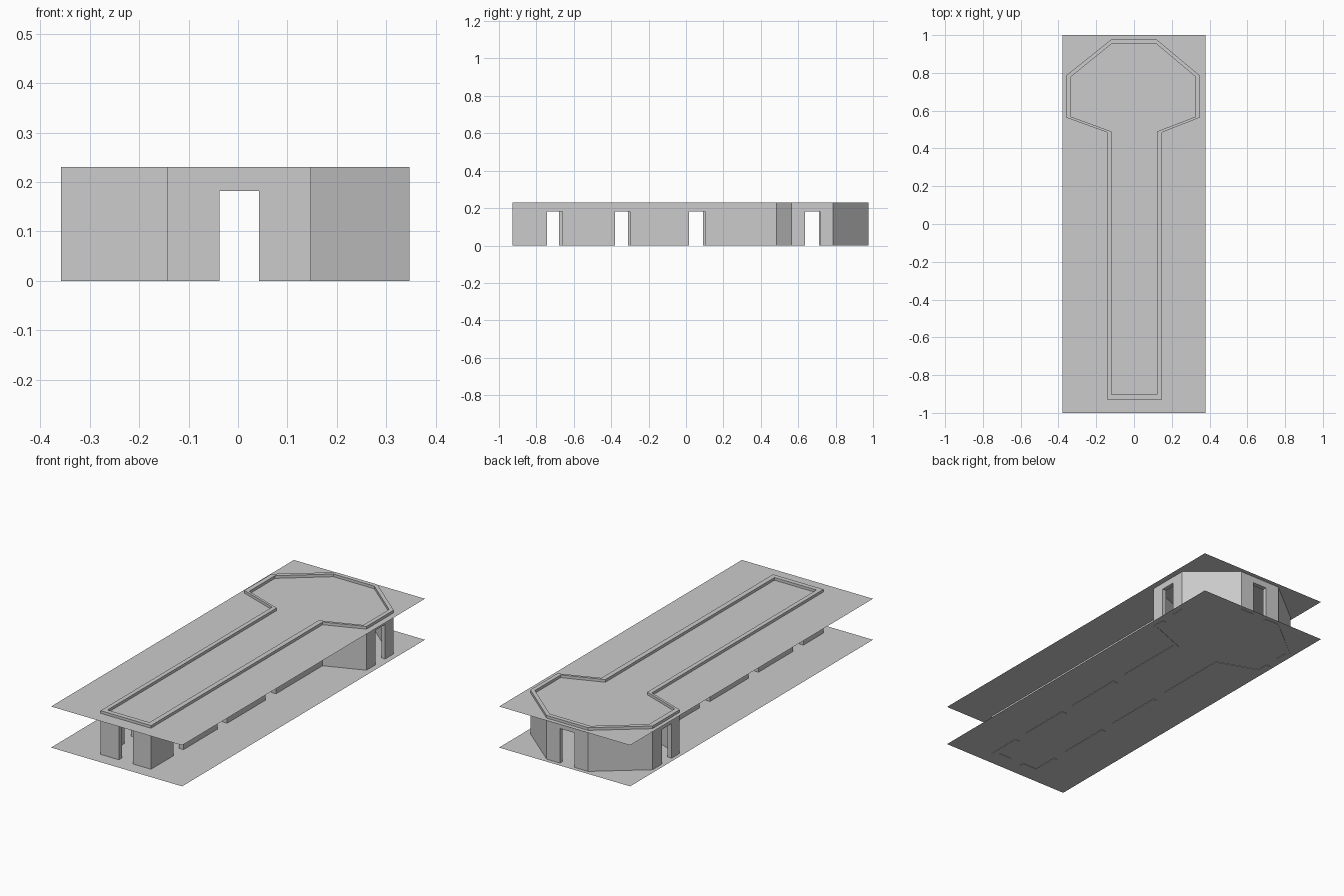
import bpy, bmesh
from mathutils import Matrix, Vector

if "Cube" in bpy.data.objects:
    bpy.data.objects.remove(bpy.data.objects["Cube"])

WALL_H, DOOR_H = 0.23, 0.182

# matching outer and inner outlines of the wall, counter-clockwise
OUTER = [(-.143, -.928), (.148, -.928), (.148, .485), (.347, .563), (.347, .787),
         (.12, .977), (-.12, .977), (-.358, .787), (-.358, .563), (-.143, .485)]
INNER = [(-.12, -.903), (.122, -.903), (.122, .49), (.325, .568), (.325, .78),
         (.118, .954), (-.118, .954), (-.333, .78), (-.333, .568), (-.12, .49)]


def finish(name, bm):
    mesh = bpy.data.meshes.new(name)
    bm.to_mesh(mesh)
    bm.free()
    obj = bpy.data.objects.new(name, mesh)
    bpy.context.collection.objects.link(obj)
    return obj


def sheet(name, z):
    bm = bmesh.new()
    bm.faces.new([bm.verts.new((x, y, z)) for x, y in
                  [(-.378, -1), (.378, -1), (.378, 1), (-.378, 1)]])
    return finish(name, bm)


# wall ring, one closed solid
bm = bmesh.new()
rings = [[bm.verts.new((x, y, z)) for x, y in outline]
         for outline, z in [(OUTER, 0), (OUTER, WALL_H), (INNER, WALL_H), (INNER, 0)]]
n = len(OUTER)
for k in range(4):
    a, b = rings[k], rings[(k + 1) % 4]
    for i in range(n):
        j = (i + 1) % n
        bm.faces.new([a[i], a[j], b[j], b[i]])
bmesh.ops.recalc_face_normals(bm, faces=bm.faces)
walls = finish("hall_walls", bm)

# doorways: x range, y range
doors = [(-.037, .043, -.97, -.86), (-.04, .043, .92, 1.0)]
for y0, y1 in [(-.743, -.66), (-.38, -.30), (.016, .102)]:
    doors.append((.09, .18, y0, y1))
for y0, y1 in [(-.763, -.679), (-.393, -.31), (.007, .091)]:
    doors.append((-.18, -.09, y0, y1))
doors += [(.29, .39, .636, .717), (-.40, -.29, .63, .711)]

bm = bmesh.new()
for x0, x1, y0, y1 in doors:
    m = Matrix.Translation(((x0 + x1) / 2, (y0 + y1) / 2, (DOOR_H - .05) / 2))
    m = m @ Matrix.Diagonal(Vector((x1 - x0, y1 - y0, DOOR_H + .05, 1)))
    bmesh.ops.create_cube(bm, size=1, matrix=m)
cutter = finish("door_cutter", bm)
cutter.hide_render = True

mod = walls.modifiers.new("doorways", 'BOOLEAN')
mod.operation = 'DIFFERENCE'
mod.solver = 'EXACT'
mod.object = cutter
bpy.context.view_layer.objects.active = walls
bpy.ops.object.modifier_apply(modifier=mod.name)
bpy.data.objects.remove(cutter)

# thin floor and ceiling sheets passing through the walls
sheet("floor_sheet", .002)
sheet("ceiling_sheet", .216)
